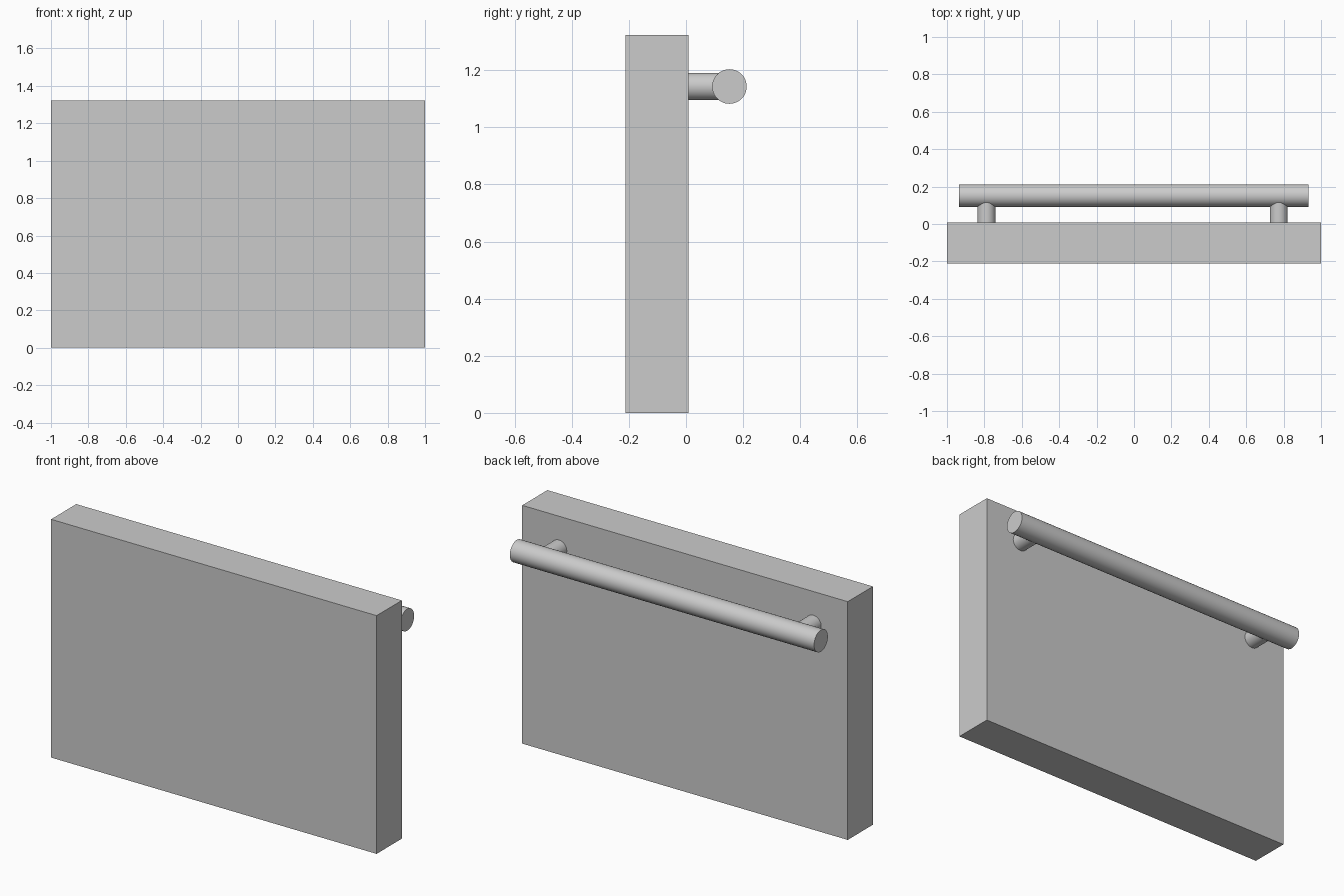
import bpy
from math import pi

if "Cube" in bpy.data.objects:
    bpy.data.objects.remove(bpy.data.objects["Cube"])


def rod(name, radius, length, centre, rotation):
    bpy.ops.mesh.primitive_cylinder_add(vertices=48, radius=radius, depth=length,
                                        location=centre, rotation=rotation)
    ob = bpy.context.object
    ob.name = name
    bpy.ops.object.shade_smooth_by_angle(angle=pi / 6)
    return ob


# Front panel
Y_FRONT, Y_BACK, HEIGHT = -0.212, 0.009, 1.323
bpy.ops.mesh.primitive_cube_add(size=1, location=(0, (Y_FRONT + Y_BACK) / 2, HEIGHT / 2))
panel = bpy.context.object
panel.name = "panel"
panel.scale = (2, Y_BACK - Y_FRONT, HEIGHT)
bpy.ops.object.transform_apply(location=False, rotation=False, scale=True)

# Handle bar
BAR_Y, BAR_Z = 0.152, 1.143
rod("handle_bar", 0.0605, 1.869, (-0.001, BAR_Y, BAR_Z), (0, pi / 2, 0))

# Posts joining the bar to the panel
for side, x in (("left", -0.789), ("right", 0.774)):
    rod("handle_post_" + side, 0.048, BAR_Y - Y_BACK,
        (x, (BAR_Y + Y_BACK) / 2, BAR_Z), (pi / 2, 0, 0))
